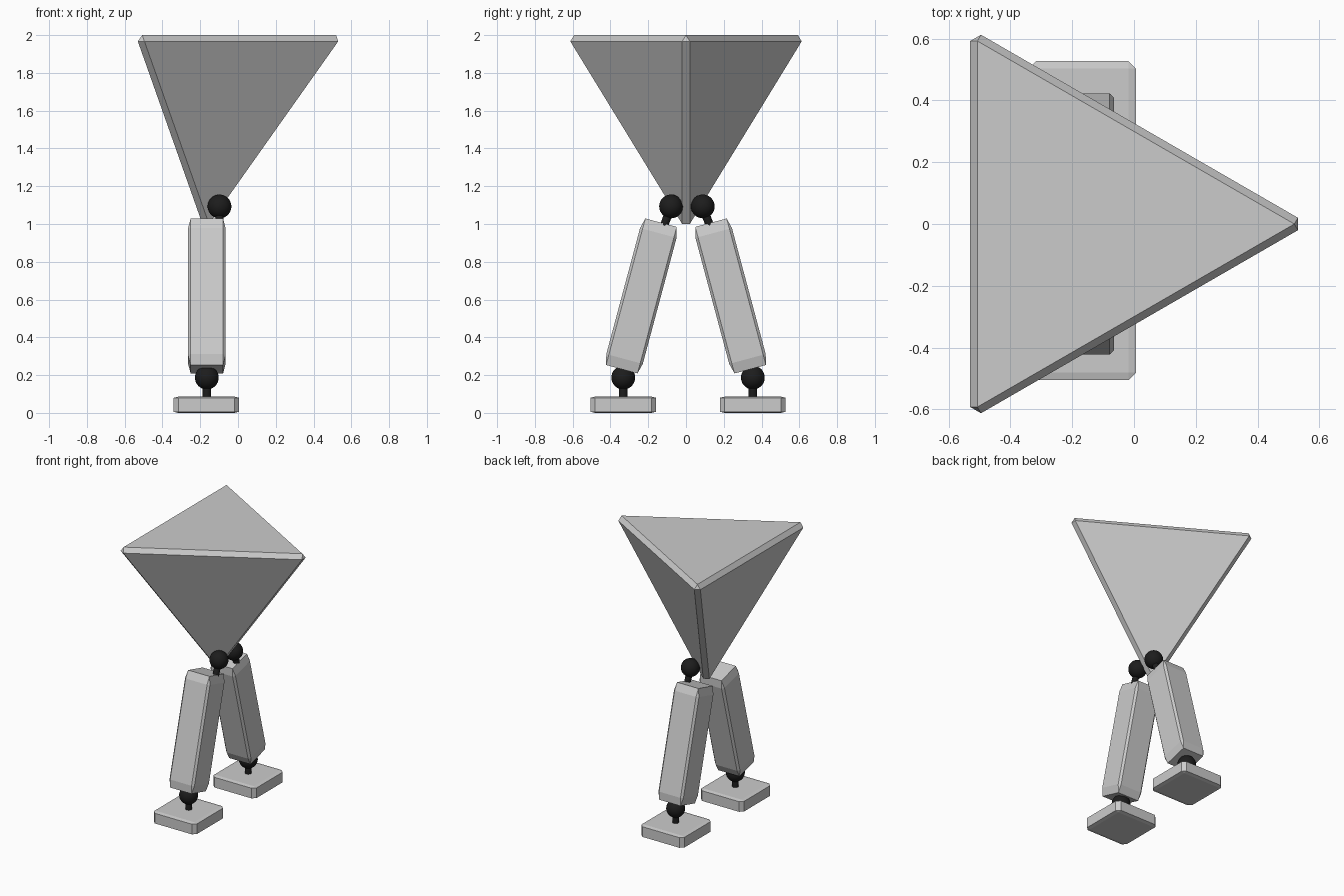
import bpy
from math import radians, sin, cos, pi

if "Cube" in bpy.data.objects:
    bpy.data.objects.remove(bpy.data.objects["Cube"])

black = bpy.data.materials.new("joint_black")
black.diffuse_color = (0.012, 0.012, 0.012, 1)
black.use_nodes = True
black.node_tree.nodes["Principled BSDF"].inputs["Base Color"].default_value = black.diffuse_color


def bevel(ob, width):
    m = ob.modifiers.new("bevel", 'BEVEL')
    m.width = width
    m.segments = 1
    m.limit_method = 'NONE'


def block(name, loc, size, tilt=0.0):
    bpy.ops.mesh.primitive_cube_add(size=1, location=loc, rotation=(tilt, 0, 0))
    ob = bpy.context.object
    ob.name = name
    ob.scale = size
    bevel(ob, 0.07)   # scales with the block, as in the chamfers seen


def ball_joint(name, loc, tilt=0.0, length=0.11):
    # ball plus a stem that points down and is tilted about x
    bpy.ops.mesh.primitive_uv_sphere_add(segments=32, ring_count=16, radius=0.063, location=loc)
    ball = bpy.context.object
    ball.name = name + "_ball"
    h = length / 2
    bpy.ops.mesh.primitive_cylinder_add(
        vertices=24, radius=0.022, depth=length, rotation=(tilt, 0, 0),
        location=(loc[0], loc[1] + h * sin(tilt), loc[2] - h * cos(tilt)))
    stem = bpy.context.object
    stem.name = name + "_stem"
    for ob in (ball, stem):
        ob.data.materials.append(black)
        bpy.ops.object.select_all(action='DESELECT')
        ob.select_set(True)
        bpy.context.view_layer.objects.active = ob
        bpy.ops.object.shade_smooth_by_angle()


# body: upside-down regular tetrahedron with chamfered edges
height = 1.066
bpy.ops.mesh.primitive_cone_add(
    vertices=3, radius1=0.754, radius2=0, depth=height,
    location=(-0.165, 0, 2 - height / 2), rotation=(pi, 0, pi / 2))
body = bpy.context.object
body.name = "body"
bevel(body, 0.035)

# legs, feet and joints on both sides
for side, s in (("right", -1), ("left", 1)):
    block(side + "_leg", (-0.165, s * 0.236, 0.619), (0.2, 0.2, 0.803), s * radians(15))
    block(side + "_foot", (-0.167, 0.011 + s * 0.343, 0.043), (0.347, 0.347, 0.086))
    ball_joint(side + "_hip", (-0.098, 0.005 + s * 0.084, 1.093), s * radians(20))
    ball_joint(side + "_ankle", (-0.165, 0.011 + s * 0.343, 0.187))
